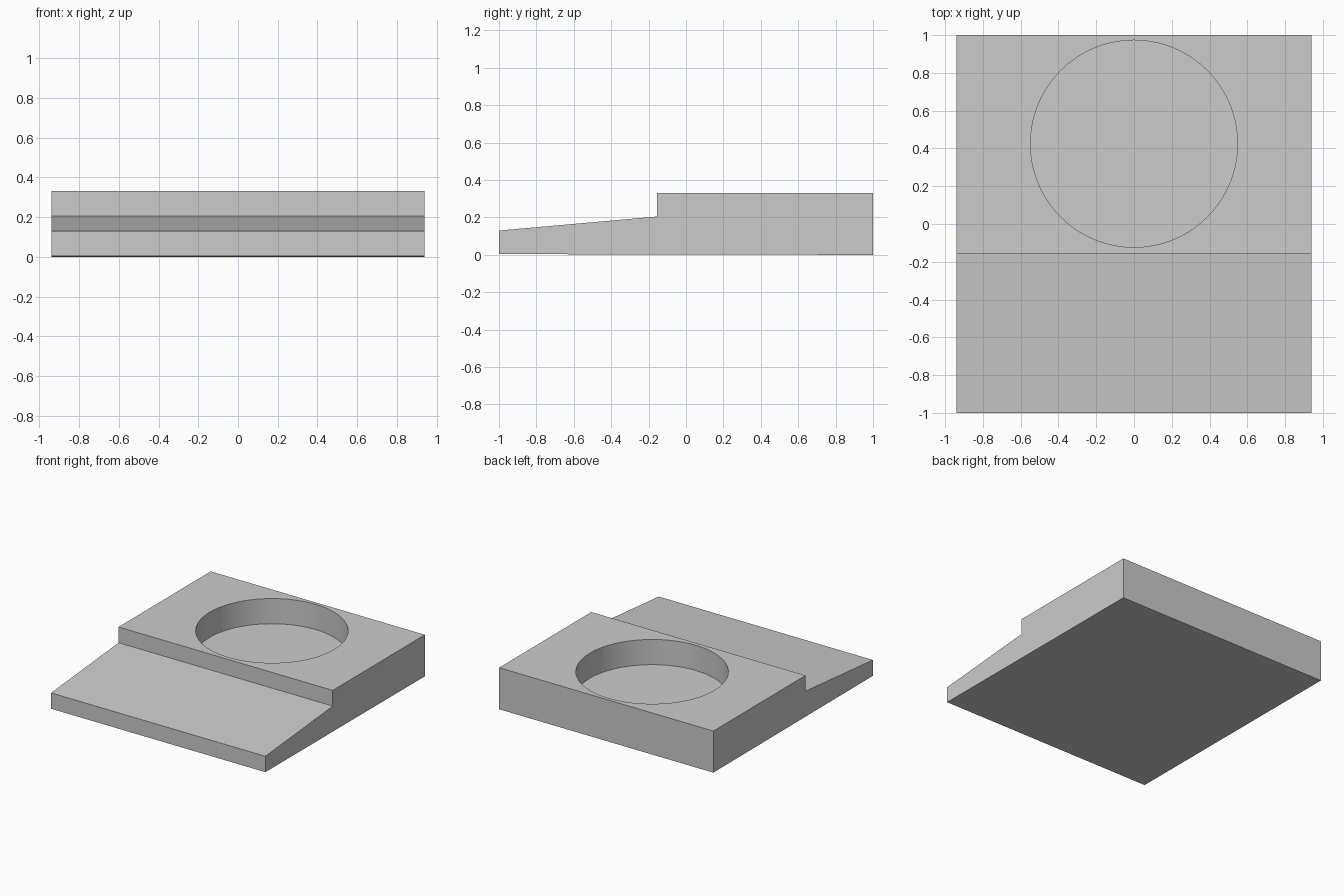
import bpy
import bmesh
from mathutils import Matrix

if "Cube" in bpy.data.objects:
    bpy.data.objects.remove(bpy.data.objects["Cube"], do_unlink=True)

HALF_WIDTH = 0.94
TOP = 0.33
POCKET_FLOOR = 0.13
POCKET_RADIUS = 0.548
POCKET_Y = 0.425

grey = bpy.data.materials.new("plain grey")
grey.use_nodes = True
color = (0.6, 0.6, 0.6, 1)
grey.diffuse_color = color
grey.node_tree.nodes["Principled BSDF"].inputs["Base Color"].default_value = color


def add_object(name, bm):
    bmesh.ops.recalc_face_normals(bm, faces=bm.faces)
    mesh = bpy.data.meshes.new(name)
    bm.to_mesh(mesh)
    bm.free()
    mesh.materials.append(grey)
    obj = bpy.data.objects.new(name, mesh)
    bpy.context.collection.objects.link(obj)
    return obj


# Stepped block with a sloping front ramp, extruded across the width
profile = [(-1, 0.004), (1, 0), (1, TOP), (-0.155, TOP), (-0.155, 0.205), (-1, 0.13)]
bm = bmesh.new()
side = bm.faces.new([bm.verts.new((-HALF_WIDTH, y, z)) for y, z in profile])
swept = bmesh.ops.extrude_face_region(bm, geom=[side])
verts = [v for v in swept["geom"] if isinstance(v, bmesh.types.BMVert)]
bmesh.ops.translate(bm, verts=verts, vec=(2 * HALF_WIDTH, 0, 0))
block = add_object("stepped_block", bm)

# Round pocket cutter
depth = 0.4
bm = bmesh.new()
bmesh.ops.create_cone(
    bm, cap_ends=True, segments=80, radius1=POCKET_RADIUS, radius2=POCKET_RADIUS,
    depth=depth, matrix=Matrix.Translation((0, POCKET_Y, POCKET_FLOOR + depth / 2)))
cutter = add_object("pocket_cutter", bm)

# Cut the pocket, then discard the cutter
cut = block.modifiers.new("round pocket", "BOOLEAN")
cut.operation = "DIFFERENCE"
cut.solver = "EXACT"
cut.object = cutter
bpy.context.view_layer.objects.active = block
block.select_set(True)
bpy.ops.object.modifier_apply(modifier=cut.name)
bpy.data.objects.remove(cutter, do_unlink=True)
bpy.ops.object.shade_smooth_by_angle()
